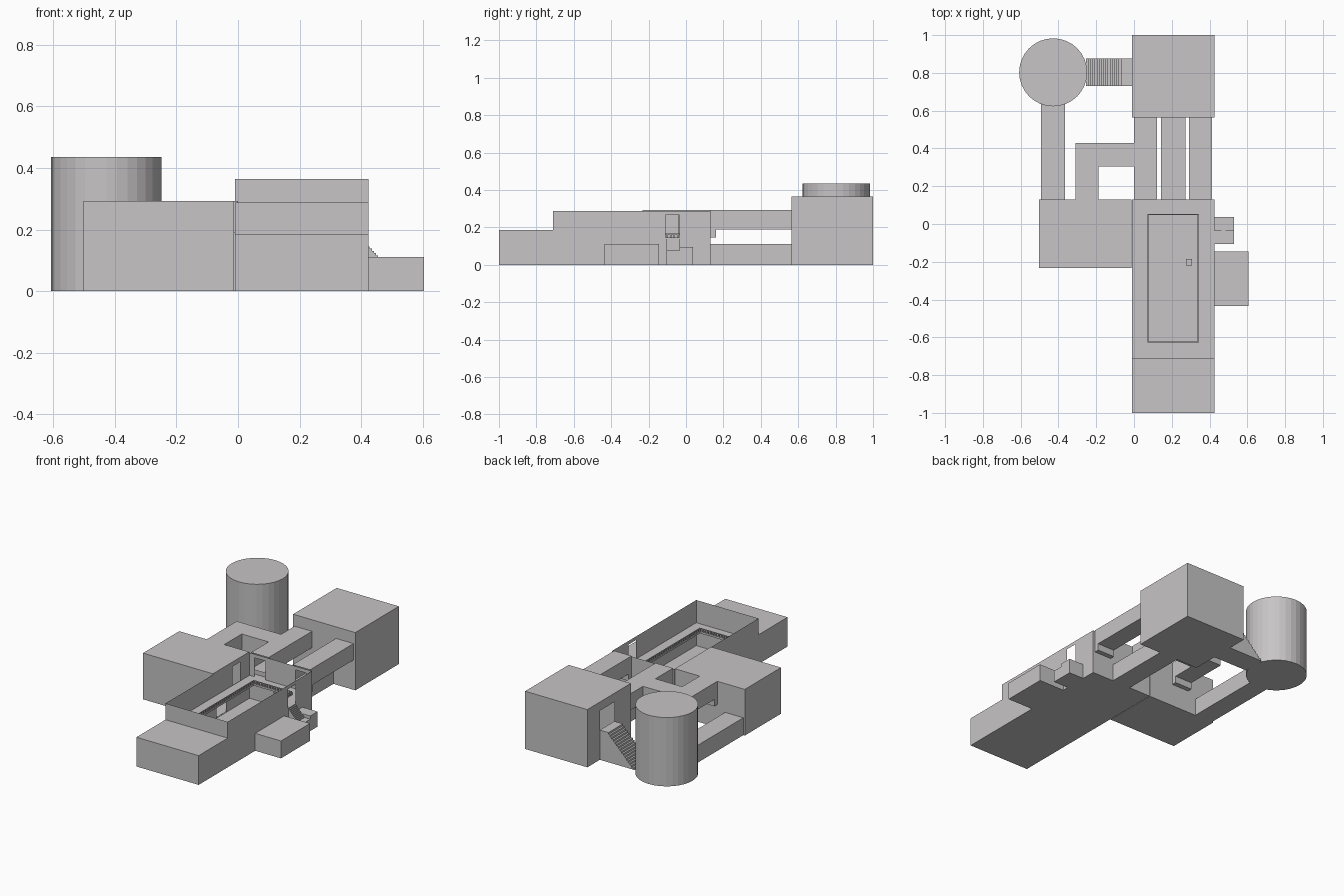
import bpy
import bmesh
from mathutils import Vector

if "Cube" in bpy.data.objects:
    bpy.data.objects.remove(bpy.data.objects["Cube"], do_unlink=True)

STONE = (0.57, 0.555, 0.555, 1.0)
stone = bpy.data.materials.new("warm_grey_stone")
stone.use_nodes = True
stone.diffuse_color = STONE
stone.node_tree.nodes["Principled BSDF"].inputs["Base Color"].default_value = STONE


def finish(name, bm):
    mesh = bpy.data.meshes.new(name)
    bm.to_mesh(mesh)
    bm.free()
    mesh.materials.append(stone)
    obj = bpy.data.objects.new(name, mesh)
    bpy.context.collection.objects.link(obj)
    return obj


def room(name, x, y, z, open_sides=(), doors=()):
    """Thin shell; a door is (side, u range, v range) in the wall's own axes."""
    bm = bmesh.new()
    span = (x, y, z)
    for axis, letter in enumerate("xyz"):
        ua, va = [a for a in range(3) if a != axis]
        for end, sign in enumerate("-+"):
            side = sign + letter
            if side in open_sides:
                continue
            holes = [d[1:] for d in doors if d[0] == side]
            us = sorted(set(span[ua]).union(*[h[0] for h in holes]))
            vs = sorted(set(span[va]).union(*[h[1] for h in holes]))
            for u0, u1 in zip(us, us[1:]):
                for v0, v1 in zip(vs, vs[1:]):
                    um, vm = (u0 + u1) / 2, (v0 + v1) / 2
                    if any(h[0][0] < um < h[0][1] and h[1][0] < vm < h[1][1] for h in holes):
                        continue
                    verts = []
                    for u, v in ((u0, v0), (u1, v0), (u1, v1), (u0, v1)):
                        p = Vector((0, 0, 0))
                        p[axis], p[ua], p[va] = span[axis][end], u, v
                        verts.append(bm.verts.new(p))
                    face = bm.faces.new(verts)
                    face.normal_update()
                    if face.normal[axis] * (1 if end else -1) < 0:
                        face.normal_flip()
    bmesh.ops.remove_doubles(bm, verts=bm.verts, dist=0.0001)
    return finish(name, bm)


def staircase(name, x_top, x_bottom, z_top, z_bottom, base, y, count, landing):
    """Solid stair along x, with a landing at the upper end."""
    run = (x_bottom - x_top - landing) / count
    rise = (z_top - z_bottom) / count
    profile = [(x_top, base), (x_top, z_top)]
    for i in range(count):
        px = x_top + landing + run * i
        profile += [(px, z_top - rise * i), (px, z_top - rise * (i + 1))]
    profile += [(x_bottom, z_bottom), (x_bottom, base)]
    bm = bmesh.new()
    face = bm.faces.new([bm.verts.new((px, y[0], pz)) for px, pz in profile])
    new = bmesh.ops.extrude_face_region(bm, geom=[face])["geom"]
    moved = [g for g in new if isinstance(g, bmesh.types.BMVert)]
    bmesh.ops.translate(bm, verts=moved, vec=(0, y[1] - y[0], 0))
    bmesh.ops.recalc_face_normals(bm, faces=bm.faces)
    return finish(name, bm)


# Levels shared by the building
GALLERY, UPPER, ROOF, LOW = 0.145, 0.188, 0.288, 0.11
DOOR = (GALLERY, 0.265)
HALL_X, HALL_Y = (-0.01, 0.425), (-0.71, 0.13)
LEFT_DOOR = (-0.04, 0.04)

# Roofless main hall with doors at gallery and floor level
room("main_hall", HALL_X, HALL_Y, (0, ROOF), open_sides=("+z",), doors=[
    ("+x", (-0.11, -0.035), DOOR),
    ("-x", LEFT_DOOR, DOOR),
    ("-x", (-0.2, -0.1), (0.002, LOW)),
    ("+y", (0.025, 0.1), DOOR),
    ("+y", (0.31, 0.385), DOOR),
    ("+y", (0.16, 0.25), (0.002, 0.1)),
])

# Gallery floor around the pit
PIT_X, PIT_Y = (0.075, 0.34), (-0.625, 0.05)
room("gallery_left", (HALL_X[0], PIT_X[0]), HALL_Y, (GALLERY - 0.012, GALLERY))
room("gallery_right", (PIT_X[1], HALL_X[1]), HALL_Y, (GALLERY - 0.012, GALLERY))
room("gallery_front", PIT_X, (HALL_Y[0], PIT_Y[0]), (GALLERY - 0.012, GALLERY))
room("gallery_back", PIT_X, (PIT_Y[1], HALL_Y[1]), (GALLERY - 0.012, GALLERY))
room("floor_pedestal", (0.275, 0.308), (-0.22, -0.185), (0, 0.04))

# Railing of small balusters under a thin top rail
def railing(name, start, end):
    bm = bmesh.new()
    a, b = Vector(start), Vector(end)
    count = round((b - a).length / 0.019)

    def block(center, size):
        made = bmesh.ops.create_cube(bm, size=1)["verts"]
        bmesh.ops.scale(bm, verts=made, vec=size)
        bmesh.ops.translate(bm, verts=made, vec=center)

    for i in range(count + 1):
        block(a.lerp(b, i / count) + Vector((0, 0, 0.009)), (0.007, 0.007, 0.018))
    along = b - a
    block((a + b) / 2 + Vector((0, 0, 0.02)),
          (abs(along.x) + 0.005, abs(along.y) + 0.005, 0.004))
    finish(name, bm)


for px, label in zip(PIT_X, ("left", "right")):
    railing("railing_" + label, (px, PIT_Y[0], GALLERY), (px, PIT_Y[1], GALLERY))
for py, label in zip(PIT_Y, ("front", "back")):
    railing("railing_" + label, (PIT_X[0], py, GALLERY), (PIT_X[1], py, GALLERY))

# Closed rooms around the hall
room("front_room", HALL_X, (-1, HALL_Y[0]), (0, 0.185))
room("side_room", (0.425, 0.605), (-0.435, -0.145), (0, LOW))
room("wing_room", (-0.502, -0.013), (-0.232, 0.13), (0, 0.292), doors=[
    ("+x", LEFT_DOOR, DOOR),
    ("+x", (-0.2, -0.1), (0.002, LOW)),
    ("+y", (-0.285, -0.215), DOOR),
])
room("rear_room", HALL_X, (0.565, 1), (0, 0.365), doors=[
    ("-x", (0.73, 0.875), (UPPER, 0.31)),
])

# Upper corridors, each with a step box at the hall end
for label, x0, x1 in (("left", 0.0, 0.122), ("right", 0.29, 0.412)):
    room("upper_corridor_" + label, (x0, x1), (0.13, 0.565), (UPPER, ROOF + 0.004),
         open_sides=("-y", "+y"))
    room("corridor_step_" + label, (x0, x1), (0.13, 0.16), (GALLERY, UPPER),
         open_sides=("-y", "+z"))
room("wing_corridor", (-0.31, -0.187), (0.13, 0.43), (UPPER, 0.292),
     open_sides=("-y",), doors=[("+x", (0.305, 0.43), (UPPER, 0.292))])
room("wing_corridor_step", (-0.31, -0.187), (0.13, 0.16), (GALLERY, UPPER),
     open_sides=("-y", "+z"))
room("cross_corridor", (-0.187, 0.0), (0.305, 0.43), (UPPER, 0.292),
     open_sides=("-x", "+x"))

# Ground corridors
room("lower_corridor", (0.142, 0.272), (0.13, 0.565), (0, LOW), open_sides=("-y", "+y"))
room("tower_corridor", (-0.492, -0.365), (0.13, 0.65), (0, LOW), open_sides=("+y",))

# Round tower
bm = bmesh.new()
bmesh.ops.create_cone(bm, cap_ends=True, segments=32, radius1=0.18, radius2=0.18, depth=0.435)
bmesh.ops.translate(bm, verts=bm.verts, vec=(-0.428, 0.803, 0.2175))
finish("round_tower", bm)

# Stairs from the rear room down to the tower, and from the hall's side door
staircase("tower_stairs", -0.01, -0.255, UPPER, 0.0, 0.0, (0.73, 0.875), 16, -0.06)
staircase("side_stairs", 0.425, 0.49, GALLERY, 0.08, 0.07, (-0.105, -0.035), 9, 0.003)
room("side_landing", (0.425, 0.53), (-0.105, 0.038), (0, 0.075))
room("landing_block", (0.425, 0.53), (-0.035, 0.038), (0.075, 0.095))
